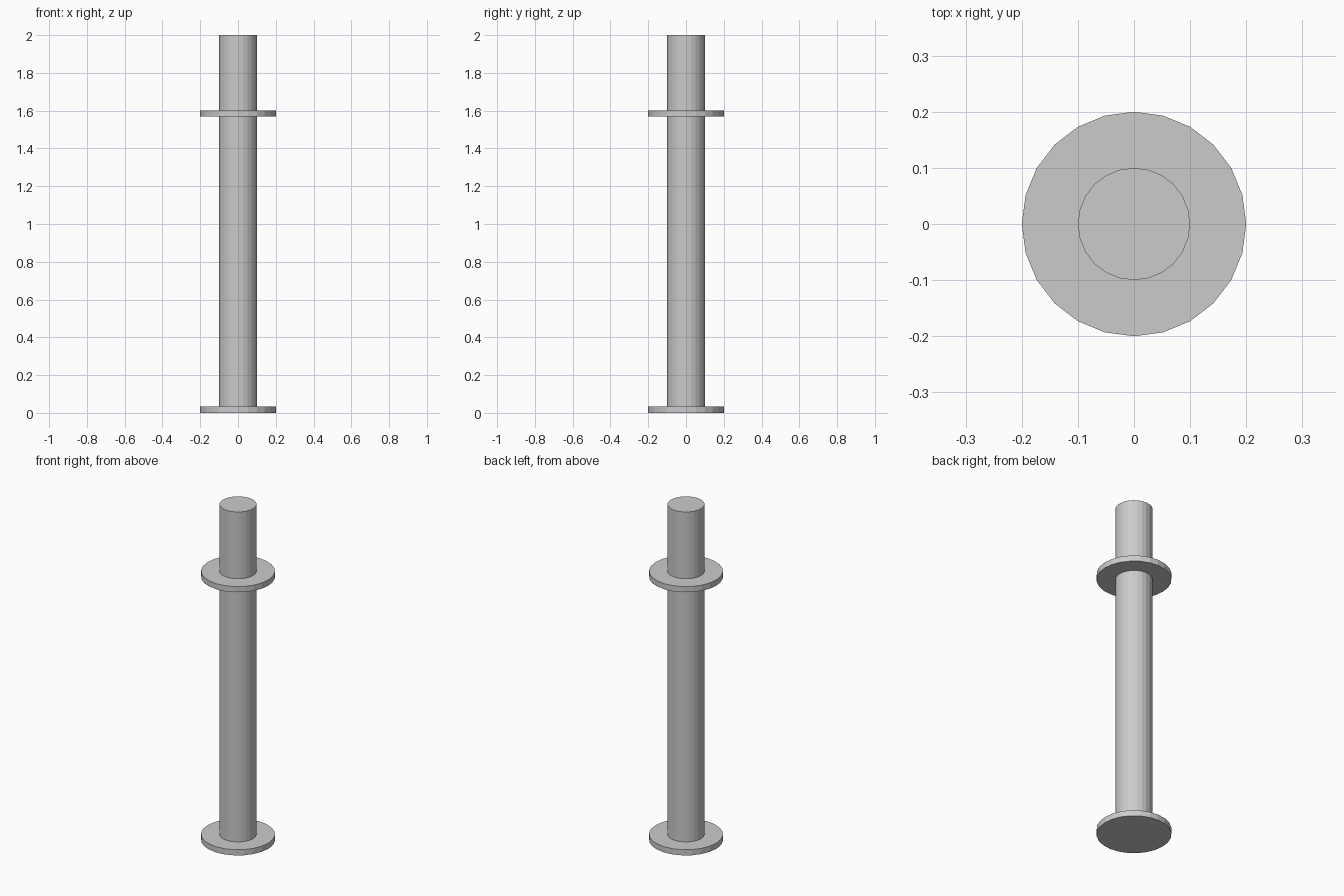
import bpy

if "Cube" in bpy.data.objects:
    bpy.data.objects.remove(bpy.data.objects["Cube"])

SIDES = 24


def cylinder(name, radius, z_bottom, z_top):
    """Upright flat-faced cylinder between two heights, vertex on the +x axis."""
    bpy.ops.mesh.primitive_cylinder_add(
        vertices=SIDES, radius=radius, depth=z_top - z_bottom,
        location=(0, 0, (z_bottom + z_top) / 2))
    obj = bpy.context.object
    obj.name = name
    return obj


# Main shaft
cylinder("shaft", 0.1, 0.0, 2.0)

# Wide discs: one at the foot, one near the top
cylinder("base_flange", 0.2, 0.0, 0.034)
cylinder("upper_flange", 0.2, 1.568, 1.602)
